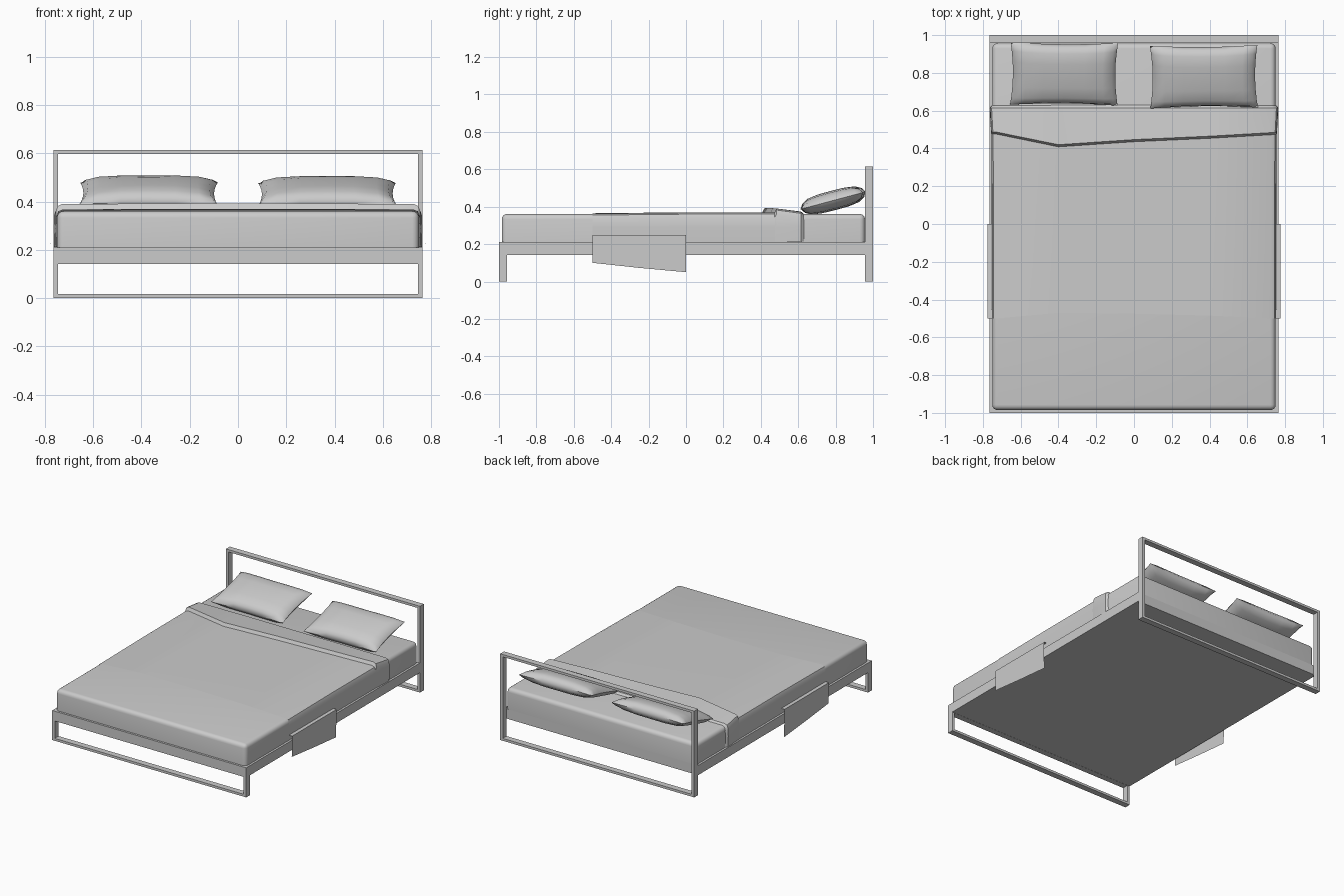
import bpy, bmesh, math
from mathutils import Matrix, Vector

if "Cube" in bpy.data.objects:
    bpy.data.objects.remove(bpy.data.objects["Cube"])


def finish(name, bm, smooth=None):
    bmesh.ops.recalc_face_normals(bm, faces=bm.faces[:])
    me = bpy.data.meshes.new(name)
    bm.to_mesh(me)
    bm.free()
    ob = bpy.data.objects.new(name, me)
    bpy.context.collection.objects.link(ob)
    if smooth:
        bpy.ops.object.select_all(action='DESELECT')
        ob.select_set(True)
        bpy.context.view_layer.objects.active = ob
        bpy.ops.object.shade_smooth_by_angle(angle=math.radians(smooth))
    return ob


def add_box(bm, x0, x1, y0, y1, z0, z1):
    m = Matrix.Translation(((x0 + x1) / 2, (y0 + y1) / 2, (z0 + z1) / 2))
    m = m @ Matrix.Diagonal((x1 - x0, y1 - y0, z1 - z0, 1))
    bmesh.ops.create_cube(bm, size=1, matrix=m)


def loft(name, rows, smooth=None):
    """Sheet through rows of points of equal length."""
    bm = bmesh.new()
    vs = [[bm.verts.new(p) for p in r] for r in rows]
    for a, b in zip(vs, vs[1:]):
        for i in range(len(a) - 1):
            bm.faces.new((a[i], a[i + 1], b[i + 1], b[i]))
    return finish(name, bm, smooth)


# rectangular tube frame standing in the xz plane
def end_frame(name, y0, y1, top, w=0.02, h=0.017):
    bm = bmesh.new()
    outer = [(-0.765, 0), (0.765, 0), (0.765, top), (-0.765, top)]
    inner = [(-0.765 + w, h), (0.765 - w, h), (0.765 - w, top - h), (-0.765 + w, top - h)]
    ring = [[bm.verts.new((x, y, z)) for x, z in p] for p, y in
            ((outer, y0), (inner, y0), (inner, y1), (outer, y1))]
    for k in range(4):
        a, b = ring[k], ring[(k + 1) % 4]
        for i in range(4):
            j = (i + 1) % 4
            bm.faces.new((a[i], a[j], b[j], b[i]))
    finish(name, bm)


end_frame("head_frame", 0.957, 1.0, 0.615)
end_frame("foot_frame", -1.0, -0.957, 0.158)

# platform
bm = bmesh.new()
add_box(bm, -0.765, 0.765, -1.0, 0.957, 0.142, 0.211)
finish("platform", bm)

# mattress with rounded edges
bm = bmesh.new()
add_box(bm, -0.75, 0.75, -0.985, 0.957, 0.211, 0.361)
bmesh.ops.bevel(bm, geom=[e for e in bm.edges if max(v.co.z for v in e.verts) > 0.3],
                offset=0.028, segments=4, profile=0.5, affect='EDGES')
finish("mattress", bm, 40)


# cross-section of a cloth draped over the mattress
def drape(ys, z, side, bottom=0.213):
    half = [(side, bottom), (side + 0.002, 0.29), (side, z - 0.03),
            (side - 0.008, z - 0.010), (side - 0.026, z - 0.002)]
    pts = [(-x, ys[0], h) for x, h in half]
    pts += [(-0.4, ys[1], z), (0, ys[2], z), (0.4, ys[3], z)]
    return pts + [(x, ys[4], h) for x, h in reversed(half)]


# blanket
loft("blanket", [drape((-0.5, -0.47, -0.475, -0.485, -0.5), 0.365, 0.751),
                 drape([0.0] * 5, 0.37, 0.752),
                 drape([0.58] * 5, 0.37, 0.754)], 40)

# turned-back sheet with a raised front lip
front = (0.475, 0.408, 0.435, 0.453, 0.472)
loft("sheet_fold", [drape(front, 0.369, 0.753),
                    drape([y + 0.012 for y in front], 0.392, 0.755),
                    drape([0.615] * 5, 0.374, 0.762),
                    drape([0.63] * 5, 0.360, 0.750)], 30)

# hanging blanket flaps on both sides
for s, tag in ((-1, "left"), (1, "right")):
    loft("blanket_flap_" + tag,
         [[(s * 0.752, y, 0.25), (s * 0.776, y, 0.248), (s * 0.776, y, 0.235),
           (s * 0.774, y, low)] for y, low in ((-0.5, 0.1), (-0.25, 0.073), (0.0, 0.05))])


# pillows: pinched corners, tilted up towards the head
def pillow(name, loc, tilt, turn, n=8):
    bm = bmesh.new()
    ticks = [-1, -0.93, -0.75, -0.4, 0, 0.4, 0.75, 0.93, 1]
    for side in (-1, 1):
        grid = []
        for v in ticks:
            row = []
            for u in ticks:
                x = 0.285 * u * (1 - 0.05 * (1 - v * v))
                y = 0.172 * v * (1 - 0.06 * (1 - u * u))
                puff = ((1 - u ** 4) * (1 - v ** 4)) ** 0.45
                row.append(bm.verts.new((x, y, side * 0.052 * puff)))
            grid.append(row)
        for a, b in zip(grid, grid[1:]):
            for i in range(n):
                bm.faces.new((a[i], a[i + 1], b[i + 1], b[i]))
    bmesh.ops.remove_doubles(bm, verts=bm.verts[:], dist=0.0005)
    m = Matrix.Translation(loc) @ Matrix.Rotation(turn, 4, 'Z') @ Matrix.Rotation(tilt, 4, 'X')
    bmesh.ops.transform(bm, matrix=m, verts=bm.verts[:])
    finish(name, bm, 45)


pillow("pillow_left", Vector((-0.37, 0.795, 0.435)), math.radians(15), math.radians(-0.5))
pillow("pillow_right", Vector((0.37, 0.78, 0.432)), math.radians(15), math.radians(0.5))
